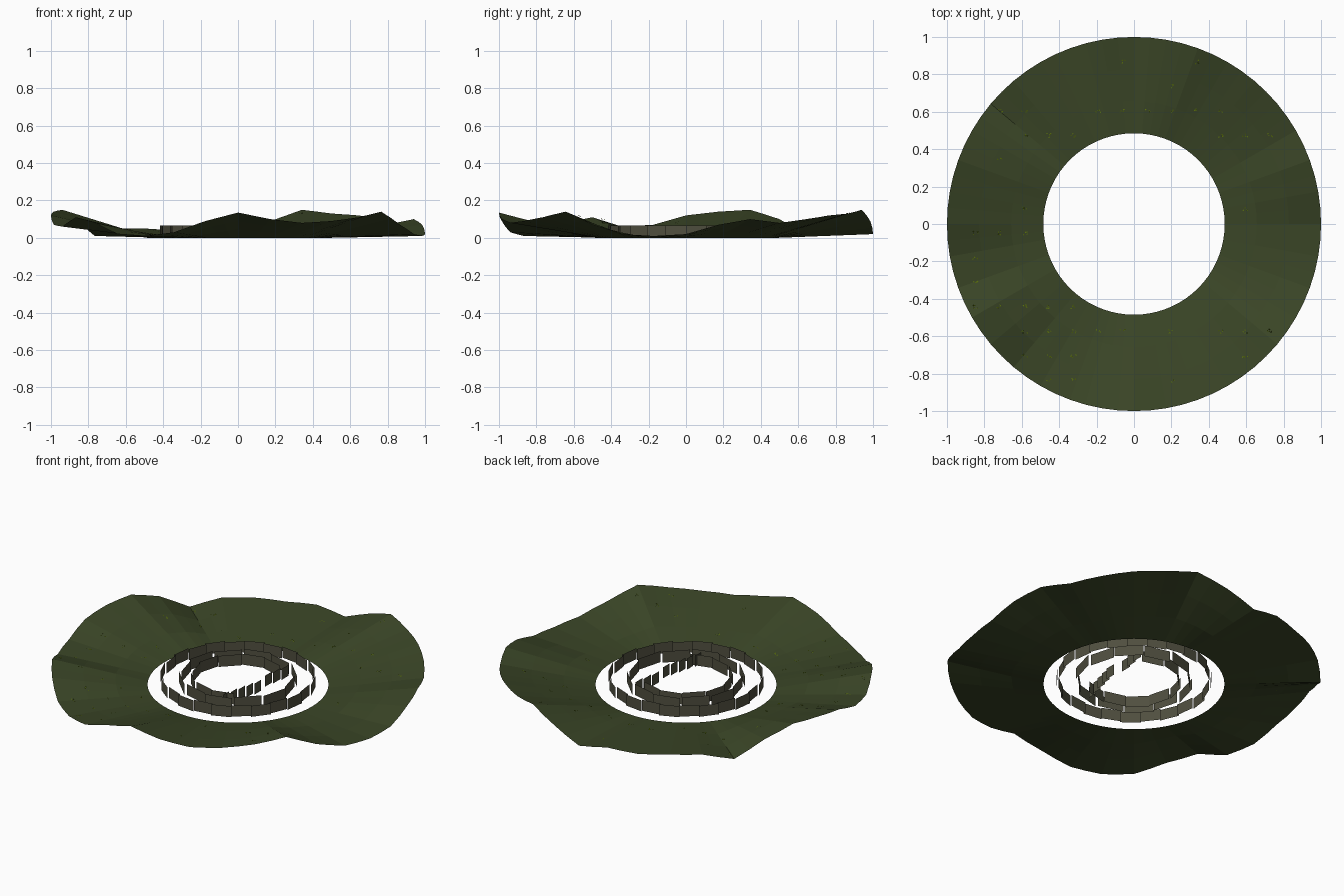
import bpy, bmesh, math, random
from mathutils import Vector

random.seed(4)
if "Cube" in bpy.data.objects:
    bpy.data.objects.remove(bpy.data.objects["Cube"])

INNER, OUTER = 0.485, 1.0
WALL_TOP = 0.065
SEGMENTS = 72

# Rim heights in hundredths, one every ten degrees counter-clockwise from +x
RIM = [2, 7, 10, 8, 10, 12, 13, 15, 9, 2, 5, 4, 5, 5, 1, 10, 15, 14,
       12, 7, 6, 11, 8, 2, 1, 3, 9, 13.5, 10, 8, 9, 11, 14, 7, 2, 1]


def material(name, colour):
    mat = bpy.data.materials.new(name)
    mat.use_nodes = True
    mat.diffuse_color = (*colour, 1)
    shader = mat.node_tree.nodes["Principled BSDF"]
    shader.inputs["Base Color"].default_value = (*colour, 1)
    shader.inputs["Roughness"].default_value = 1
    return mat


def finish(name, bm, mat):
    mesh = bpy.data.meshes.new(name)
    bm.to_mesh(mesh)
    bm.free()
    mesh.materials.append(mat)
    obj = bpy.data.objects.new(name, mesh)
    bpy.context.collection.objects.link(obj)
    return obj


def polar(radius, angle, z=0.0):
    return Vector((radius * math.cos(angle), radius * math.sin(angle), z))


def rim_height(angle):
    step = (math.degrees(angle) % 360) / 10
    i = int(step) % len(RIM)
    blend = (1 - math.cos(math.pi * (step - int(step)))) / 2
    return (RIM[i] * (1 - blend) + RIM[(i + 1) % len(RIM)] * blend) / 100


def ground_height(radius, angle):
    return rim_height(angle) * (radius - INNER) / (OUTER - INNER)


def add_panel(bm, start, end):
    """Upright single-sheet wall panel between two floor points."""
    up = Vector((0, 0, WALL_TOP))
    bm.faces.new([bm.verts.new(p) for p in (start, end, end + up, start + up)])


def ring_wall(name, radius, count, first, last, jog, cover):
    """Panels round an arc, alternately stepped in and out."""
    bm = bmesh.new()
    step = math.radians(last - first) / count
    for i in range(count):
        r = radius + (jog if i % 2 else -jog)
        mid = math.radians(first) + step * (i + 0.5)
        half = step * cover / 2
        add_panel(bm, polar(r, mid - half), polar(r, mid + half))
    return finish(name, bm, stone)


grass = material("dark grass", (0.043, 0.061, 0.020))
stone = material("grey stone", (0.080, 0.078, 0.050))
sprout = material("yellow green", (0.10, 0.16, 0.002))

# Rolling ground ring
bm = bmesh.new()
rows = []
for k in range(4):
    r = INNER + (OUTER - INNER) * k / 3
    angles = [math.tau * i / SEGMENTS for i in range(SEGMENTS)]
    rows.append([bm.verts.new(polar(r, a, ground_height(r, a))) for a in angles])
for low, high in zip(rows, rows[1:]):
    for i in range(SEGMENTS):
        j = (i + 1) % SEGMENTS
        bm.faces.new((low[i], high[i], high[j], low[j]))
finish("ground_ring", bm, grass)

# Round walls
ring_wall("outer_wall", 0.412, 24, 0, 360, 0.005, 1.04)
ring_wall("middle_wall", 0.31, 12, 0, 360, 0.006, 0.95)
ring_wall("inner_wall", 0.25, 8, 60, 300, 0.004, 1.0)


# Straight stepped walls with a gap between them
def stepped_wall(name, start, end, count):
    bm = bmesh.new()
    start, end = Vector(start), Vector(end)
    step = (end - start) / count
    for i in range(count):
        a = start + step * i
        b = a + Vector((0, step.y * 1.1, 0))
        add_panel(bm, a, b)
    finish(name, bm, stone)


stepped_wall("front_stepped_wall", (0.09, -0.27, 0), (0.16, 0, 0), 5)
stepped_wall("back_stepped_wall", (0.135, 0.06, 0), (0.17, 0.24, 0), 3)

# Tiny grass tufts set out on a grid
bm = bmesh.new()
SPACING = 0.131
for row in range(-6, 8):
    crowd = 0.8 if row in (-4, -3, 4, 5) else 0.25
    for column in range(-7, 8):
        x, y = column * SPACING + 0.07, row * SPACING - 0.05
        if not INNER + 0.04 < math.hypot(x, y) < OUTER - 0.04:
            continue
        if random.random() > crowd:
            continue
        for blade in range(4):
            px = x + random.uniform(-0.014, 0.014)
            py = y + random.uniform(-0.01, 0.01)
            r, a = math.hypot(px, py), math.atan2(py, px)
            base = Vector((px, py, ground_height(r, a) + 0.003))
            turn = random.uniform(0, math.tau)
            corners = [base + polar(0.005, turn + math.tau * k / 3) for k in range(3)]
            corners[0].z += 0.003
            bm.faces.new([bm.verts.new(c) for c in corners])
finish("grass_tufts", bm, sprout)
